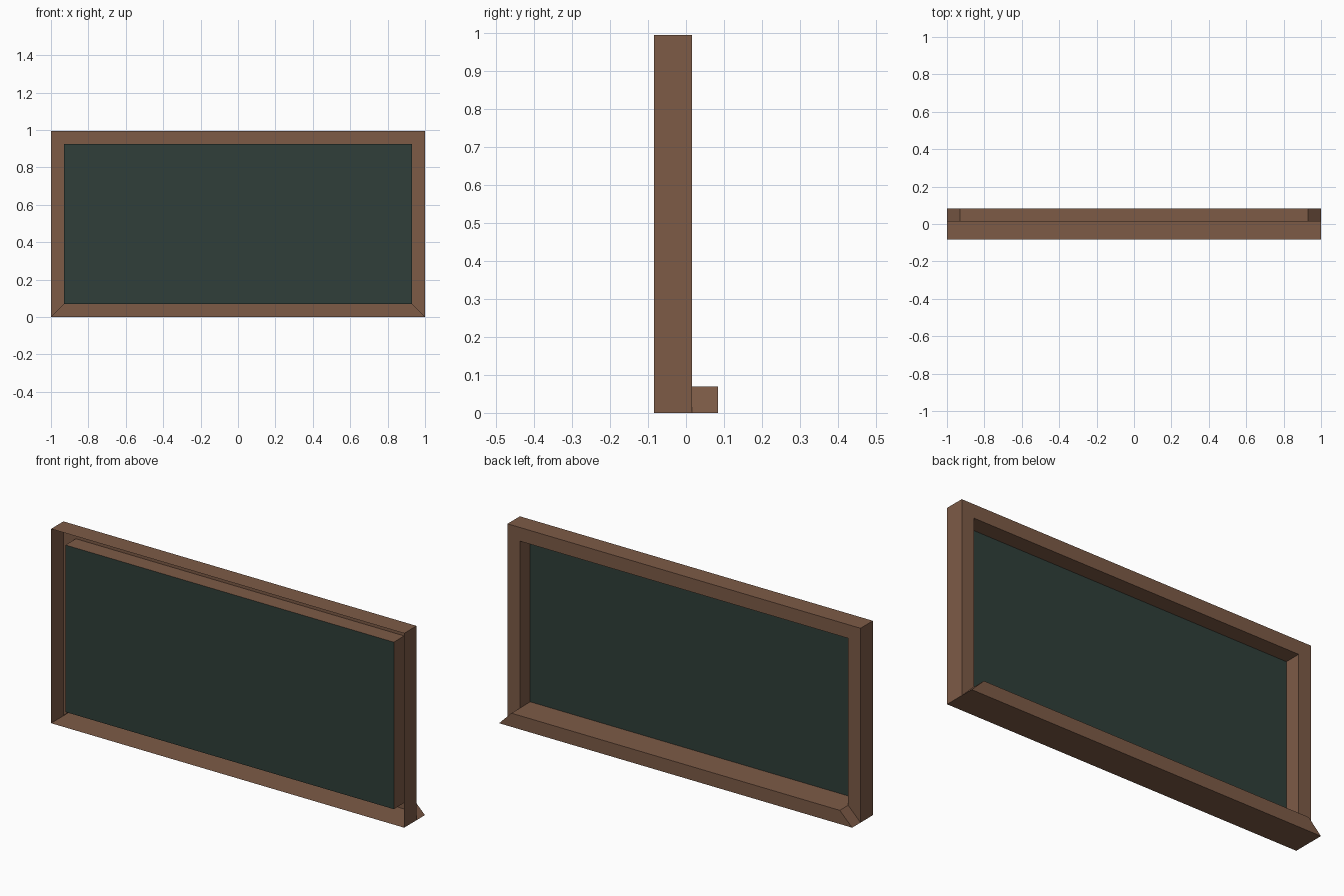
import bpy, bmesh

if "Cube" in bpy.data.objects:
    bpy.data.objects.remove(bpy.data.objects["Cube"])

W, H, BAR = 1.0, 0.995, 0.07                  # half width, height, frame bar width
Y_OPEN, Y_BOARD, Y_RIM, Y_LEDGE = -0.084, -0.068, 0.016, 0.084


def material(name, colour):
    m = bpy.data.materials.new(name)
    m.diffuse_color = (*colour, 1)
    m.use_nodes = True
    m.node_tree.nodes["Principled BSDF"].inputs["Base Color"].default_value = m.diffuse_color
    return m


def loop(bm, inset, y):
    """Rectangle of four vertices, starting bottom left."""
    w, lo, hi = W - inset, inset, H - inset
    return [bm.verts.new((x, y, z)) for x, z in
            ((-w, lo), (w, lo), (w, hi), (-w, hi))]


def bridge(bm, a, b, skip=()):
    """Quads between two loops."""
    for i in range(4):
        if i not in skip:
            j = (i + 1) % 4
            bm.faces.new((a[i], b[i], b[j], a[j]))


def finish(bm, name, mat):
    me = bpy.data.meshes.new(name)
    bm.to_mesh(me)
    bm.free()
    me.materials.append(mat)
    ob = bpy.data.objects.new(name, me)
    bpy.context.collection.objects.link(ob)


wood = material("brown wood", (0.205, 0.104, 0.062))
slate = material("dark green slate", (0.029, 0.049, 0.041))

# Frame: open-backed shell of outer walls, flat rim and recess walls
bm = bmesh.new()
outer, rim_out = loop(bm, 0, Y_OPEN), loop(bm, 0, Y_RIM)
rim_in, recess = loop(bm, BAR, Y_RIM), loop(bm, BAR, Y_BOARD)
bridge(bm, outer, rim_out)
bridge(bm, rim_out, rim_in, skip=(0,))        # the bottom bar becomes the ledge
bridge(bm, rim_in, recess)

# Chalk ledge: the mitred bottom bar pushed outwards
base = [rim_out[0], rim_in[0], rim_in[1], rim_out[1]]
tip = [bm.verts.new((v.co.x, Y_LEDGE, v.co.z)) for v in base]
bridge(bm, base, tip)
bm.faces.new(tip)
finish(bm, "frame_with_ledge", wood)

# Writing surface
bm = bmesh.new()
bm.faces.new(loop(bm, BAR, Y_BOARD)[::-1])
finish(bm, "writing_board", slate)
